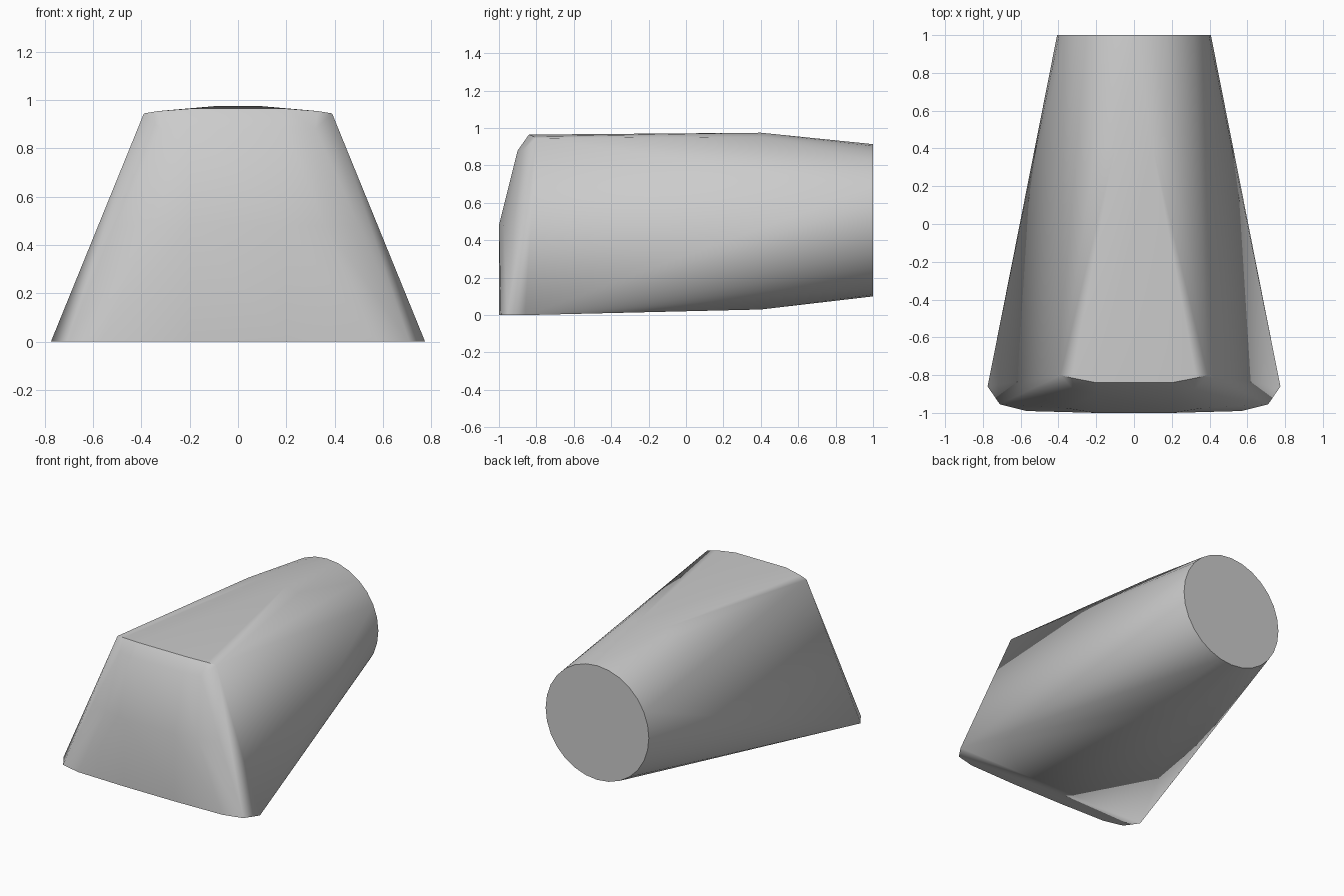
import bpy, bmesh, math

cube = bpy.data.objects.get("Cube")
if cube:
    bpy.data.objects.remove(cube, do_unlink=True)

# Plain grey material
grey = bpy.data.materials.new("plain_grey")
grey.use_nodes = True
colour = (0.6, 0.6, 0.6, 1)
grey.diffuse_color = colour
grey.node_tree.nodes["Principled BSDF"].inputs["Base Color"].default_value = colour

# Half of the bulging front: rows from the base up to the top edge
front_half = [
    (0.2, -1, 0), (0.57, -0.99, 0), (0.71, -0.955, 0), (0.775, -0.86, 0),
    (0.2, -1, 0.48), (0.36, -0.975, 0.48), (0.5, -0.92, 0.48),
    (0.2, -0.9, 0.88), (0.32, -0.875, 0.88),
    (0.2, -0.84, 0.965), (0.33, -0.815, 0.955), (0.39, -0.8, 0.945),
]
points = [(side * x, y, z) for x, y, z in front_half for side in (1, -1)]

# Round back end
SEGMENTS, RADIUS, CENTRE = 28, 0.407, 0.507
for i in range(SEGMENTS):
    a = math.tau * i / SEGMENTS
    points.append((RADIUS * math.sin(a), 1, CENTRE + RADIUS * math.cos(a)))

# Shallow swell of the roof and underside ahead of the back end
for x, drop in ((0.1, 0), (0.2, 0.022)):
    for side in (1, -1):
        points += [(side * x, 0.4, 0.975 - drop), (side * x, 0.4, 0.03 + drop)]

# Skin the sections with a tight convex surface
bm = bmesh.new()
for p in points:
    bm.verts.new(p)
bmesh.ops.convex_hull(bm, input=bm.verts[:])
bmesh.ops.delete(bm, geom=[v for v in bm.verts if not v.link_faces], context='VERTS')
bmesh.ops.dissolve_limit(bm, angle_limit=math.radians(0.5),
                         verts=bm.verts[:], edges=bm.edges[:])
bmesh.ops.recalc_face_normals(bm, faces=bm.faces[:])
mesh = bpy.data.meshes.new("tapered_body")
bm.to_mesh(mesh)
bm.free()
mesh.materials.append(grey)

body = bpy.data.objects.new("tapered_body", mesh)
bpy.context.collection.objects.link(body)
bpy.ops.object.select_all(action='DESELECT')
body.select_set(True)
bpy.context.view_layer.objects.active = body
bpy.ops.object.shade_smooth_by_angle(angle=math.radians(40))
